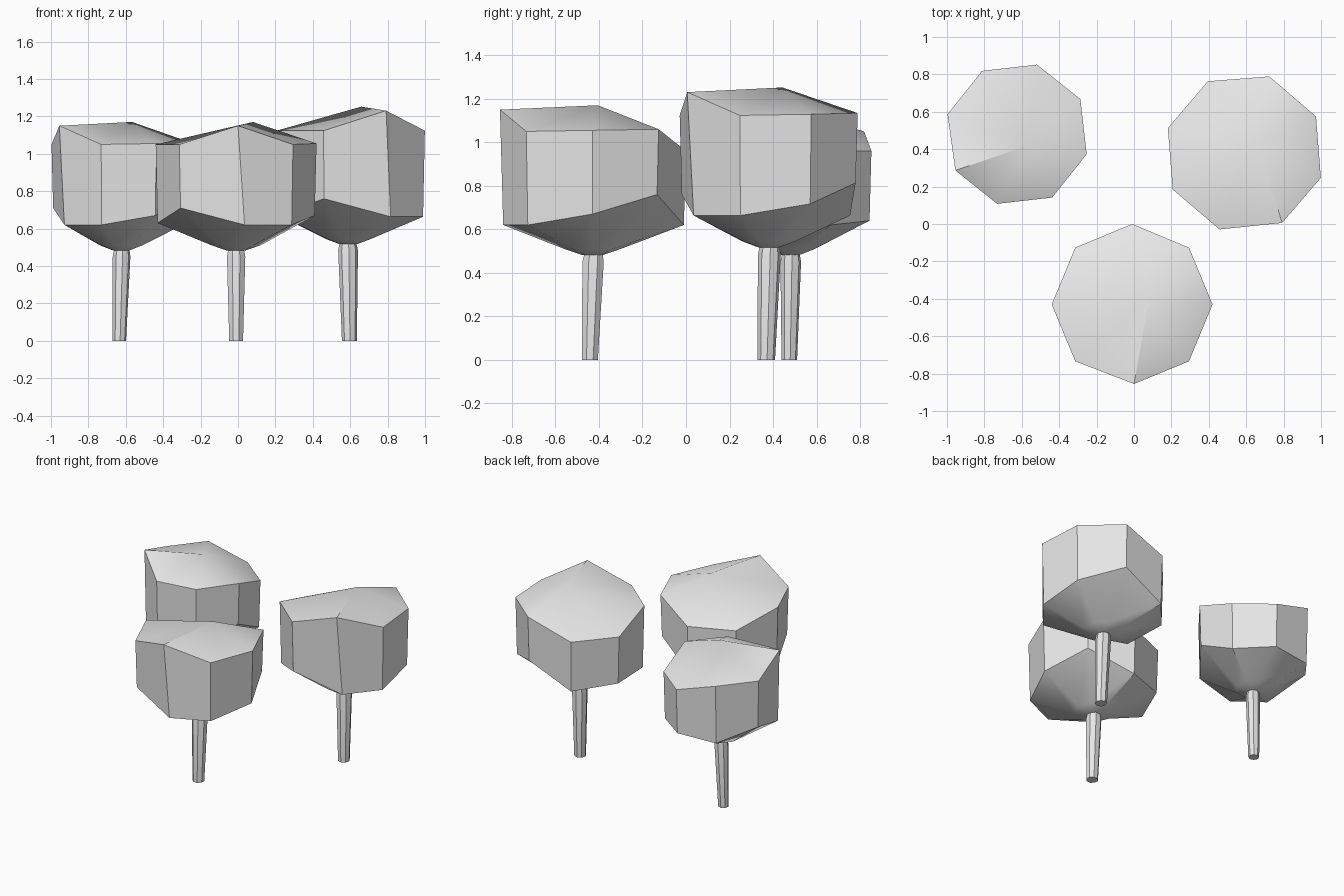
import bpy
import bmesh
from math import cos, sin, radians, tau

cube = bpy.data.objects.get("Cube")
if cube:
    bpy.data.objects.remove(cube, do_unlink=True)

SIDES = 8

# Single plain colour
grey = bpy.data.materials.new("plain_grey")
grey.use_nodes = True
grey.diffuse_color = (0.8, 0.8, 0.8, 1)
grey.node_tree.nodes["Principled BSDF"].inputs["Base Color"].default_value = (0.8, 0.8, 0.8, 1)


def ring(radius, z, centre=(0, 0), turn=0):
    """Regular ring of points, first one towards the front."""
    return [(centre[0] + radius * sin(tau * i / SIDES + turn),
             centre[1] - radius * cos(tau * i / SIDES + turn), z) for i in range(SIDES)]


def uneven_ring(radius, heights, first):
    """Ring with its own height per corner and a shifted first corner."""
    points = [(x, y, z) for (x, y, _), z in zip(ring(radius, 0), heights)]
    points[0] = (*first, heights[0])
    return points


def skin(name, rings, peak=None):
    """Bridge the rings with quads, cap the bottom and close the top."""
    bm = bmesh.new()
    loops = [[bm.verts.new(p) for p in points] for points in rings]
    for low, high in zip(loops, loops[1:]):
        for i in range(SIDES):
            j = (i + 1) % SIDES
            bm.faces.new((low[i], low[j], high[j], high[i]))
    bm.faces.new(loops[0][::-1])
    top = bm.faces.new(loops[-1])
    if peak:
        centre = bmesh.ops.poke(bm, faces=[top])["verts"][0]
        centre.co = peak
    for face in bm.faces:
        face.smooth = True
    mesh = bpy.data.meshes.new(name)
    bm.to_mesh(mesh)
    bm.free()
    mesh.set_sharp_from_angle(angle=radians(38))
    mesh.materials.append(grey)
    return mesh


# Slightly leaning, widening trunk
trunk = skin("trunk", [
    ring(0.04, 0, (0, -0.012), tau / 16),
    ring(0.053, 0.45, (0, 0.003), tau / 16),
    ring(0.045, 0.49, (0, 0.005), tau / 16),
])

# Faceted crown: shallow underside, upright wall, lopsided peaked top
low_heights = (0.62, 0.62, 0.67, 0.76, 0.62, 0.64, 0.63, 0.71)
high_heights = (1.15, 1.05, 1.055, 1.06, 0.96, 0.96, 1.05, 1.05)
crown = skin("crown", [
    ring(0.05, 0.483),
    ring(0.13, 0.51),
    uneven_ring(0.42, low_heights, (0.045, -0.41)),
    uneven_ring(0.43, high_heights, (0.01, -0.425)),
], peak=(0.09, 0.025, 1.17))

# Three trees: position, turn, width and height factors
trees = {
    "front": ((-0.01, -0.43, 0), 0, 1.0, 1.0),
    "right": ((-0.625, 0.48, 0), -61, 0.9, 1.0),
    "left": ((0.59, 0.38, 0), 27, 1.0, 1.07),
}
for side, (place, turn, width, height) in trees.items():
    for part in (trunk, crown):
        obj = bpy.data.objects.new(f"{side}_tree_{part.name}", part)
        obj.location = place
        obj.rotation_euler.z = radians(turn)
        obj.scale = (width, width, height)
        bpy.context.collection.objects.link(obj)
